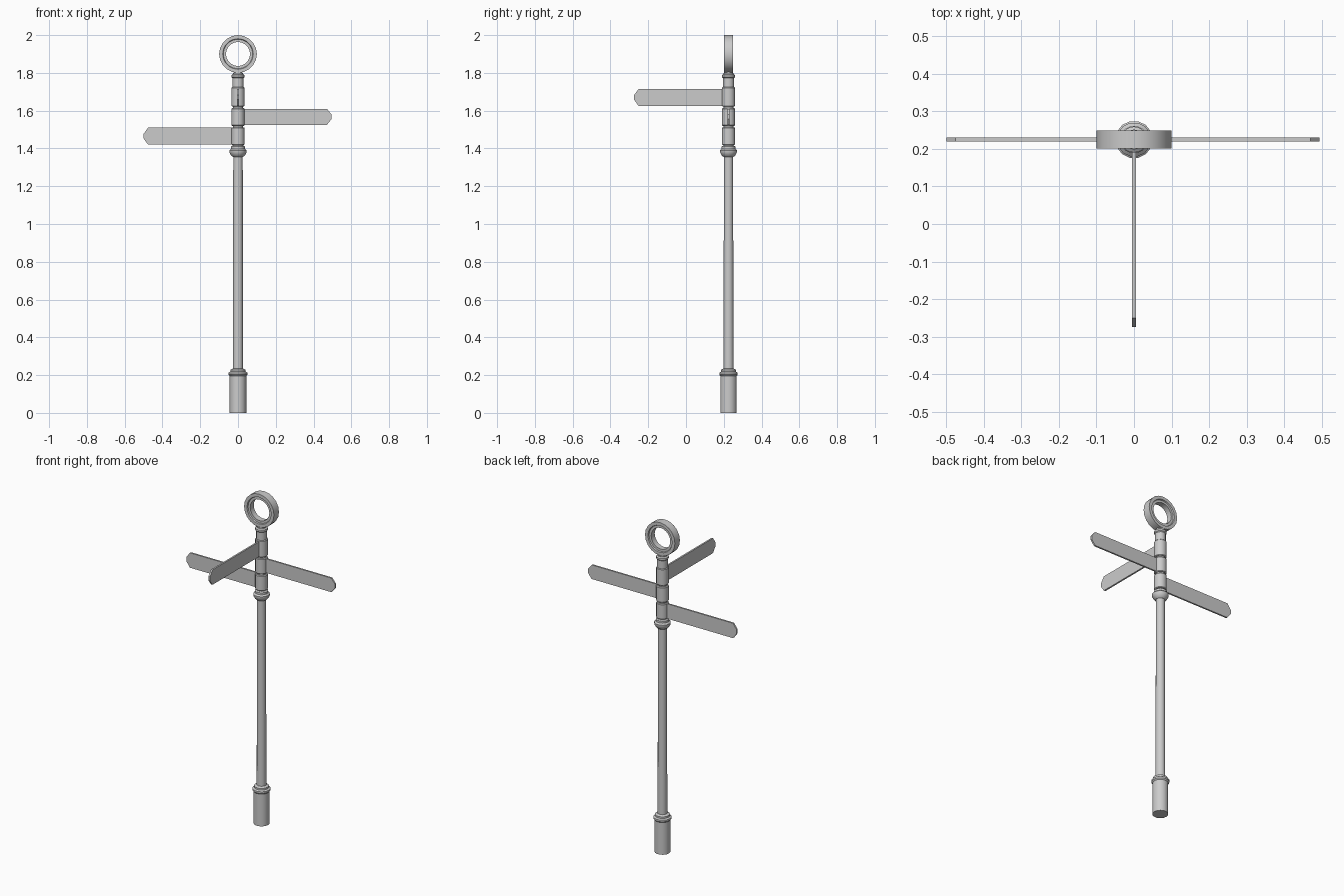
import bpy, bmesh
from math import sin, cos, pi, radians
from mathutils import Matrix, Vector

if "Cube" in bpy.data.objects:
    bpy.data.objects.remove(bpy.data.objects["Cube"])

POST_Y = 0.225


def finish(name, bm):
    bmesh.ops.remove_doubles(bm, verts=bm.verts, dist=1e-5)
    bmesh.ops.recalc_face_normals(bm, faces=bm.faces)
    me = bpy.data.meshes.new(name)
    bm.to_mesh(me)
    bm.free()
    ob = bpy.data.objects.new(name, me)
    bpy.context.collection.objects.link(ob)
    bpy.ops.object.select_all(action='DESELECT')
    ob.select_set(True)
    bpy.context.view_layer.objects.active = ob
    bpy.ops.object.shade_smooth_by_angle(angle=radians(35))
    return ob


def lathe(name, profile, sides, matrix, closed=False):
    """Spin (radius, height) points around z, then place with matrix."""
    bm = bmesh.new()
    rings = [[bm.verts.new((r * cos(2 * pi * i / sides), r * sin(2 * pi * i / sides), z))
              for i in range(sides)] for r, z in profile]
    pairs = list(zip(rings, rings[1:]))
    if closed:
        pairs.append((rings[-1], rings[0]))
    else:
        bm.faces.new(rings[0])
        bm.faces.new(rings[-1])
    for a, b in pairs:
        for i in range(sides):
            j = (i + 1) % sides
            bm.faces.new((a[i], a[j], b[j], b[i]))
    bm.transform(matrix)
    return finish(name, bm)


def sign(name, z0, z1, angle, length):
    """Flat finger board with a short pointed end, turned about the post."""
    outline = [(0, z0), (length - 0.024, z0), (length, (z0 + z1) / 2 - 0.012),
               (length, (z0 + z1) / 2 + 0.012), (length - 0.024, z1), (0, z1)]
    bm = bmesh.new()
    face = bm.faces.new([bm.verts.new((x, -0.005, z)) for x, z in outline])
    ext = bmesh.ops.extrude_face_region(bm, geom=[face])
    moved = [v for v in ext['geom'] if isinstance(v, bmesh.types.BMVert)]
    bmesh.ops.translate(bm, verts=moved, vec=(0, 0.01, 0))
    bm.transform(Matrix.Translation((0, POST_Y, 0)) @ Matrix.Rotation(angle, 4, 'Z'))
    return finish(name, bm)


at_post = Matrix.Translation((0, POST_Y, 0))

# Base sleeve with flared collar
lathe("base", [(0.044, 0), (0.044, 0.195), (0.050, 0.202), (0.050, 0.212),
               (0.041, 0.218), (0.041, 0.228), (0.026, 0.235)], 14, at_post)
# Main shaft
lathe("shaft", [(0.027, 0.22), (0.025, 1.37)], 14, at_post)
# Collar under the signs
lathe("upper_collar", [(0.026, 1.355), (0.036, 1.362), (0.046, 1.38), (0.046, 1.39),
                       (0.037, 1.398), (0.037, 1.41), (0.03, 1.415)], 14, at_post)
# Core and sleeves that carry each sign
lathe("sleeve_core", [(0.027, 1.40), (0.027, 1.80)], 12, at_post)
for i, (z0, z1) in enumerate([(1.418, 1.512), (1.520, 1.614), (1.622, 1.724)]):
    lathe(f"sign_sleeve_{i + 1}", [(0.031, z0), (0.035, z0 + 0.004), (0.035, z1 - 0.004),
                                   (0.031, z1)], 12, at_post)
# Cap below the ring
lathe("top_cap", [(0.03, 1.724), (0.03, 1.772), (0.035, 1.777), (0.035, 1.788),
                  (0.026, 1.794), (0.020, 1.81)], 12, at_post)

# Finger boards: left, right and front
sign("sign_left", 1.42, 1.51, pi, 0.5)
sign("sign_right", 1.525, 1.61, 0, 0.495)
sign("sign_front", 1.625, 1.715, -pi / 2, 0.5)

# Ring finial: raised outer rim with a recessed inner band
ring_at = Matrix.Translation((0, POST_Y, 1.9)) @ Matrix.Rotation(pi / 2, 4, 'X')
lathe("ring_finial", [(0.1, -0.024), (0.1, 0.024), (0.081, 0.024), (0.078, 0.017), (0.064, 0.017),
                      (0.064, -0.017), (0.078, -0.017), (0.081, -0.024)], 20, ring_at, closed=True)
